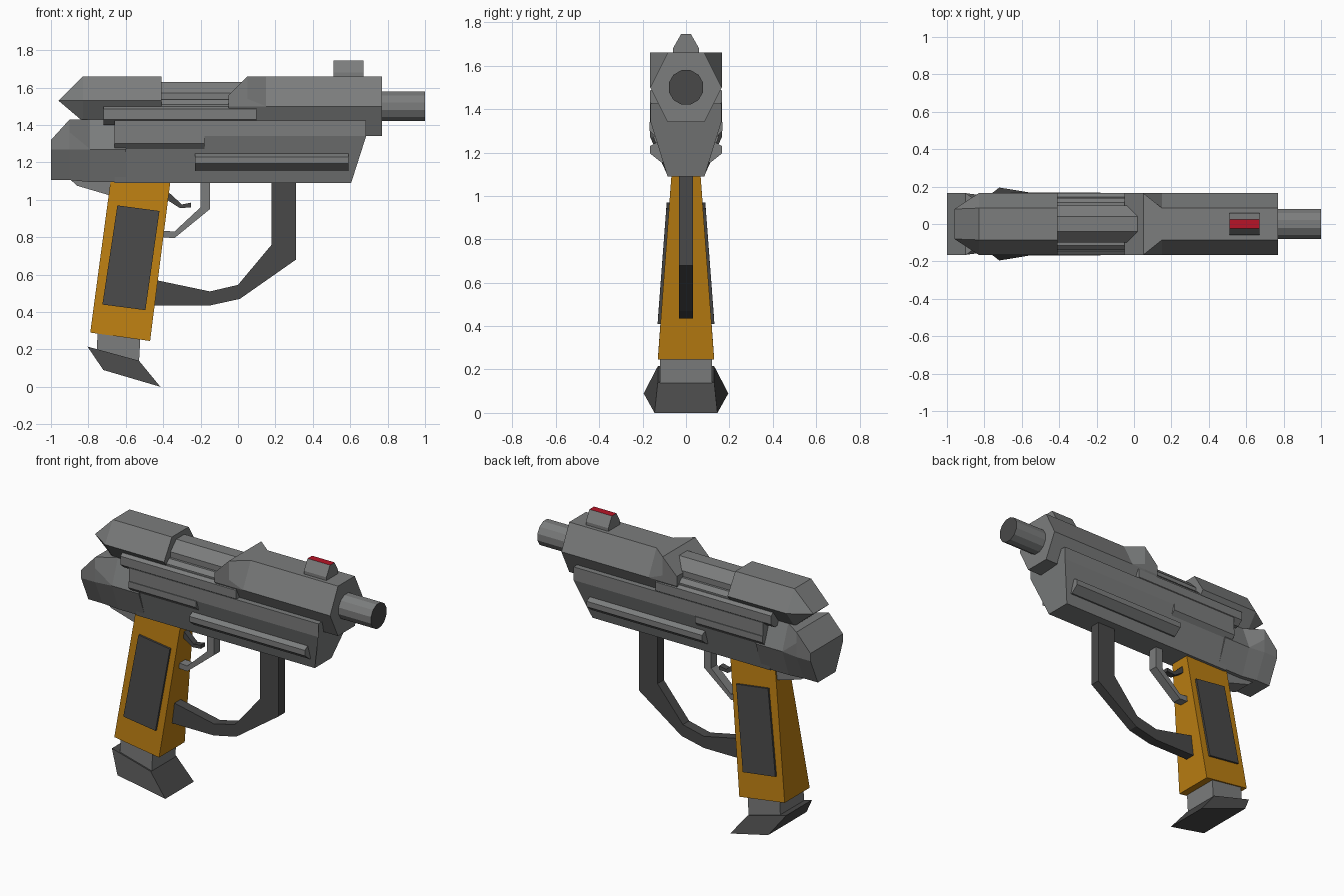
import bpy, bmesh, math

if "Cube" in bpy.data.objects:
    bpy.data.objects.remove(bpy.data.objects["Cube"])


def material(name, rgb):
    m = bpy.data.materials.new(name)
    m.diffuse_color = (*rgb, 1)
    m.use_nodes = True
    m.node_tree.nodes["Principled BSDF"].inputs["Base Color"].default_value = m.diffuse_color
    return m


GREY = material("gunmetal grey", (0.20, 0.205, 0.205))
DARK = material("dark grey", (0.065, 0.065, 0.065))
ORANGE = material("orange", (0.50, 0.21, 0.006))
RED = material("red", (0.48, 0.007, 0.02))


def build(name, rings, mat):
    """Skin a list of closed rings with equal point counts and cap both ends."""
    bm = bmesh.new()
    rows = [[bm.verts.new(p) for p in ring] for ring in rings]
    n = len(rows[0])
    for a, b in zip(rows, rows[1:]):
        for i in range(n):
            j = (i + 1) % n
            bm.faces.new((a[i], a[j], b[j], b[i]))
    bm.faces.new(rows[0][::-1])
    bm.faces.new(rows[-1])
    bmesh.ops.remove_doubles(bm, verts=bm.verts, dist=0.0005)
    bmesh.ops.recalc_face_normals(bm, faces=bm.faces)
    mesh = bpy.data.meshes.new(name)
    bm.to_mesh(mesh)
    bm.free()
    mesh.materials.append(mat)
    ob = bpy.data.objects.new(name, mesh)
    bpy.context.collection.objects.link(ob)
    return ob


def loft(name, stations, mat=GREY):
    """Stations along x: (x, [(half_width, z, optional x shift), ...] bottom to top)."""
    rings = []
    for x, half in stations:
        side = [(x + (p[2] if len(p) > 2 else 0), p[0], p[1]) for p in half]
        rings.append(side + [(a, -b, c) for a, b, c in reversed(side)])
    return build(name, rings, mat)


def bar(name, x0, x1, half, mat=GREY):
    return loft(name, [(x0, half), (x1, half)], mat)


def plate(name, outline, width, mat):
    """Side outline of (x, z) mirrored in y; width is one half width or one per point."""
    w = width if isinstance(width, list) else [width] * len(outline)
    return build(name, [[(x, s * h, z) for (x, z), h in zip(outline, w)] for s in (-1, 1)], mat)


def tube(name, x0, x1, z, r, sides):
    ring = [(r * math.cos(math.tau * (i + .5) / sides),
             z + r * math.sin(math.tau * (i + .5) / sides)) for i in range(sides)]
    return build(name, [[(x, a, b) for a, b in ring] for x in (x0, x1)], GREY)


def paint(ob, mat, rule):
    ob.data.materials.append(mat)
    for f in ob.data.polygons:
        if rule(f):
            f.material_index = 1


# Lower receiver with raked nose, and its rear block
lower = [(.085, 1.09), (.163, 1.34), (.163, 1.425)]
bar_nose = [(.085, 1.09, -.08), (.163, 1.34), (.163, 1.425)]
loft("lower_receiver", [(-.66, lower), (.685, bar_nose)])
loft("rear_block", [
    (-1.0, [(.09, 1.105), (.165, 1.27), (.165, 1.32), (.165, 1.32)]),
    (-.90, [(.09, 1.105), (.165, 1.27), (.165, 1.36), (.165, 1.43)]),
    (-.79, [(.085, 1.095), (.15, 1.27), (.15, 1.27), (.09, 1.43)]),
    (-.60, [(.085, 1.095), (.15, 1.27), (.15, 1.27), (.09, 1.43)])])
plate("rear_tang", [(-.91, 1.12), (-.86, 1.075), (-.69, 1.025), (-.66, 1.12)], .06, GREY)

# Side rails, running through the body to both sides
bar("lower_side_rails", -.23, .59, [(.115, 1.155), (.165, 1.195), (.165, 1.23), (.12, 1.255)])
bar("middle_side_rails", -.66, -.18, [(.14, 1.27), (.168, 1.30), (.168, 1.34)])
bar("upper_side_rails", -.72, .10, [(.13, 1.40), (.165, 1.43), (.165, 1.485), (.145, 1.50)])
bar("upper_rail_step", -.69, -.04, [(.14, 1.49), (.14, 1.51), (.115, 1.535)])

# Upper rear cover, bolt and front shroud
cover = [(.085, 1.42), (.165, 1.53), (.165, 1.53), (.085, 1.66)]
loft("rear_cover", [(-.96, [(.08, 1.53)] * 4), (-.83, cover), (-.41, cover)])
tube("bolt", -.45, .05, 1.53, .108, 8)
hexagon = [(.085, 1.34), (.165, 1.50), (.165, 1.50), (.085, 1.66)]
loft("front_shroud", [
    (-.05, [(.085, 1.36), (.165, 1.50), (.165, 1.50), (.165, 1.56)]),
    (.05, [(.085, 1.34), (.165, 1.50), (.165, 1.54), (.165, 1.66)]),
    (.15, hexagon), (.77, hexagon)])

# Barrel with dark muzzle face
barrel = tube("barrel", .74, 1.0, 1.50, .082, 12)
paint(barrel, DARK, lambda f: f.normal.x > .9)

# Front sight with red top
sight = bar("front_sight", .51, .67, [(.06, 1.65), (.06, 1.68), (.023, 1.745)])
paint(sight, RED, lambda f: f.normal.z > .9)

# Grip with dark side panels
plate("grip", [(-.68, 1.11), (-.36, 1.11), (-.47, .245), (-.79, .29)],
      [.066, .066, .13, .127], ORANGE)
plate("grip_panels", [(-.645, .97), (-.42, .94), (-.495, .41), (-.725, .44)],
      [.089, .091, .131, .129], DARK)

# Magazine and its flared base
plate("magazine", [(-.75, .32), (-.52, .30), (-.53, .12), (-.755, .18)], .12, GREY)
plate("magazine_base", [(-.805, .215), (-.53, .14), (-.415, 0), (-.72, .09)],
      [.13, .13, .145, .195], DARK)

# Front hand guard, trigger guard and trigger
plate("hand_guard", [(.18, 1.12), (.31, 1.12), (.31, .68), (.01, .47), (-.15, .435),
                     (-.46, .435), (-.46, .575), (-.15, .51), (0, .545), (.18, .76)], .032, DARK)
plate("trigger_guard", [(-.20, 1.11), (-.15, 1.11), (-.15, .95), (-.34, .795), (-.41, .80),
                        (-.41, .835), (-.34, .83), (-.20, .96)], .03, GREY)
plate("trigger", [(-.38, 1.05), (-.36, 1.03), (-.30, .975), (-.25, .985), (-.25, .96),
                  (-.31, .955), (-.38, 1.0)], .02, DARK)
